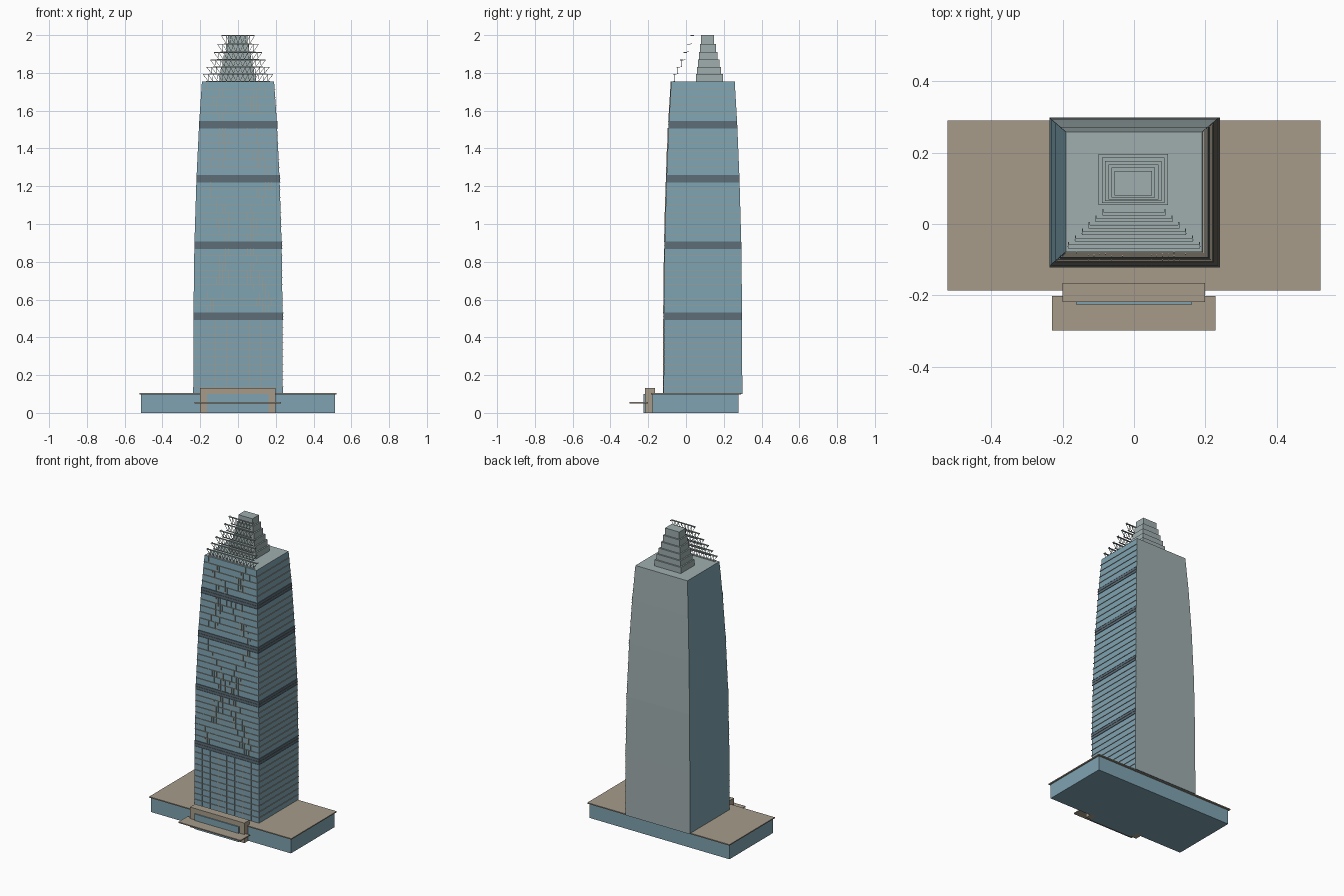
import bpy, bmesh, math, random
from mathutils import Vector, Matrix

random.seed(4)
cube = bpy.data.objects.get("Cube")
if cube:
    bpy.data.objects.remove(cube, do_unlink=True)


def material(name, rgb):
    m = bpy.data.materials.new(name)
    m.use_nodes = True
    m.diffuse_color = (*rgb, 1)
    m.node_tree.nodes["Principled BSDF"].inputs["Base Color"].default_value = (*rgb, 1)
    return m


GLASS = material("blue glass", (0.21, 0.365, 0.44))
STONE = material("tan stone", (0.385, 0.33, 0.255))
GREY = material("grey concrete", (0.35, 0.42, 0.425))
DARK = material("dark louvre", (0.11, 0.155, 0.185))


def box(bm, x0, x1, y0, y1, z0, z1):
    m = Matrix.Translation(((x0 + x1) / 2, (y0 + y1) / 2, (z0 + z1) / 2))
    m = m @ Matrix.Diagonal((x1 - x0, y1 - y0, z1 - z0, 1))
    bmesh.ops.create_cube(bm, size=1, matrix=m)


def bar(bm, a, b, w):
    a, b = Vector(a), Vector(b)
    d = b - a
    m = Matrix.Translation((a + b) / 2) @ d.to_track_quat('Z', 'Y').to_matrix().to_4x4()
    bmesh.ops.create_cube(bm, size=1, matrix=m @ Matrix.Diagonal((w, w, d.length, 1)))


def finish(bm, name, *mats):
    mesh = bpy.data.meshes.new(name)
    bm.to_mesh(mesh)
    bm.free()
    for m in mats:
        mesh.materials.append(m)
    ob = bpy.data.objects.new(name, mesh)
    bpy.context.collection.objects.link(ob)
    return ob


def boxes(name, mat, *dims):
    bm = bmesh.new()
    for d in dims:
        box(bm, *d)
    return finish(bm, name, mat)


# Tower outline: height and half width; depth tapers along with it
CY, BASE, TOP = 0.09, 0.1, 1.755
PROFILE = [(BASE, 0.237), (0.51, 0.236), (0.89, 0.231), (1.24, 0.22), (1.53, 0.206), (TOP, 0.191)]


def half(z):
    for (z0, w0), (z1, w1) in zip(PROFILE, PROFILE[1:]):
        if z <= z1:
            w = w0 + (w1 - w0) * (z - z0) / (z1 - z0)
            break
    return w, 0.208 - (0.237 - w) * 0.87


# Tower shaft: glass, with a plain grey back and roof
bm = bmesh.new()
rings = []
for z, _ in PROFILE:
    hx, hy = half(z)
    rings.append([bm.verts.new((sx * hx, CY + sy * hy, z))
                  for sx, sy in ((-1, -1), (1, -1), (1, 1), (-1, 1))])
for lo, hi in zip(rings, rings[1:]):
    for i in range(4):
        j = (i + 1) % 4
        f = bm.faces.new((lo[i], lo[j], hi[j], hi[i]))
        f.material_index = 1 if i == 2 else 0
bm.faces.new(rings[-1]).material_index = 1
bm.faces.new(rings[0][::-1])
finish(bm, "tower_shaft", GLASS, GREY)


def corner_strip(bm, z0, z1, out):
    # L-shaped strip along the front and the +x side
    hx, hy = half((z0 + z1) / 2)
    box(bm, -hx, hx + out, CY - hy - out, CY - hy + 0.004, z0, z1)
    box(bm, hx - 0.004, hx + out, CY - hy + 0.004, CY + hy, z0, z1)


# Dark service bands
BANDS = [(0.492, 0.529), (0.87, 0.905), (1.222, 1.259), (1.508, 1.545)]
bm = bmesh.new()
for z0, z1 in BANDS:
    corner_strip(bm, z0, z1, 0.002)
    for k in range(3):
        z = z0 + (z1 - z0) * k / 2
        corner_strip(bm, z - 0.0015, z + 0.0015, 0.004)
finish(bm, "service_bands", DARK)

# Floor ledges evenly spaced between the bands
edges = [BASE] + [z for b in BANDS for z in b] + [TOP]
floors = []
bm = bmesh.new()
for s in range(0, len(edges), 2):
    z0, z1 = edges[s], edges[s + 1]
    n = round((z1 - z0) / 0.039)
    step = (z1 - z0) / n
    for k in range(n):
        floors.append((s // 2, (k + 0.5) / n, z0 + k * step, z0 + (k + 1) * step))
        if k:
            corner_strip(bm, z0 + k * step - 0.0013, z0 + k * step + 0.0013, 0.004)
finish(bm, "floor_ledges", STONE)

# Vertical front fins: sparse grid at the base, sweeping arches above
bm = bmesh.new()
for section, t, z0, z1 in floors:
    hx, hy = half((z0 + z1) / 2)
    front = CY - hy
    if section == 0:
        for i in range(-3, 4):
            x = i * 0.06
            box(bm, x - 0.0006, x + 0.0006, front - 0.004, front + 0.004, z0, z1)
        continue
    sweep = t if section % 2 else 1 - t
    inner = 0.15 * (1 - math.sqrt(sweep))
    for i in range(1, 12):
        d = i * 0.016
        for side in (-1, 1):
            if inner <= d <= inner + 0.09 and random.random() < 0.5:
                x = side * d
                box(bm, x - 0.001, x + 0.001, front - 0.004, front + 0.004, z0, z1)
finish(bm, "front_fins", STONE)

# Stepped crown and the row of truss screens in front of it
LEVELS = [TOP, 1.795, 1.832, 1.87, 1.91, 1.953, 2.0]
crown, screens = bmesh.new(), bmesh.new()
for i, (z0, z1) in enumerate(zip(LEVELS, LEVELS[1:])):
    k = i / 5
    hx = 0.097 - 0.045 * k
    box(crown, -hx - 0.002, hx - 0.002, 0.053 + 0.027 * k, 0.196 - 0.048 * k, z0, z1)

    w = 0.185 - 0.097 * k
    y = -0.063 + 0.092 * k
    low = w - 0.015
    box(screens, -w, w, y - 0.005, y + 0.005, z1 - 0.004, z1)
    box(screens, -low, low, y - 0.004, y + 0.004, z0, z0 + 0.003)
    n = round(w / 0.013)
    for j in range(n):
        a = -w + 2 * w * j / n
        b = -w + 2 * w * (j + 1) / n
        mid = (a + b) / 2 * low / w
        bar(screens, (a, y, z1 - 0.003), (mid, y, z0 + 0.002), 0.0022)
        bar(screens, (mid, y, z0 + 0.002), (b, y, z1 - 0.003), 0.0022)
    for side in (-1, 1):
        x = side * (w - 0.0015)
        box(screens, x - 0.0015, x + 0.0015, y, y + 0.013, z1 - 0.004, z1)
finish(crown, "stepped_crown", GREY)
finish(screens, "truss_screens", GREY)

# Podium
boxes("podium_hall", GLASS, (-0.514, 0.513, -0.177, 0.278, 0, 0.097))
boxes("podium_roof", STONE, (-0.522, 0.522, -0.186, 0.29, 0.097, 0.104))

# Entrance portal, its glass and the canopy
boxes("entrance_portal", STONE,
      (-0.2, -0.163, -0.218, -0.165, 0, 0.1),
      (0.162, 0.199, -0.218, -0.165, 0, 0.1),
      (-0.2, 0.199, -0.218, -0.165, 0.1, 0.133))
boxes("entrance_glass", GLASS, (-0.163, 0.162, -0.225, -0.175, 0, 0.1))
boxes("entrance_canopy", STONE, (-0.229, 0.228, -0.298, -0.202, 0.05, 0.057))
